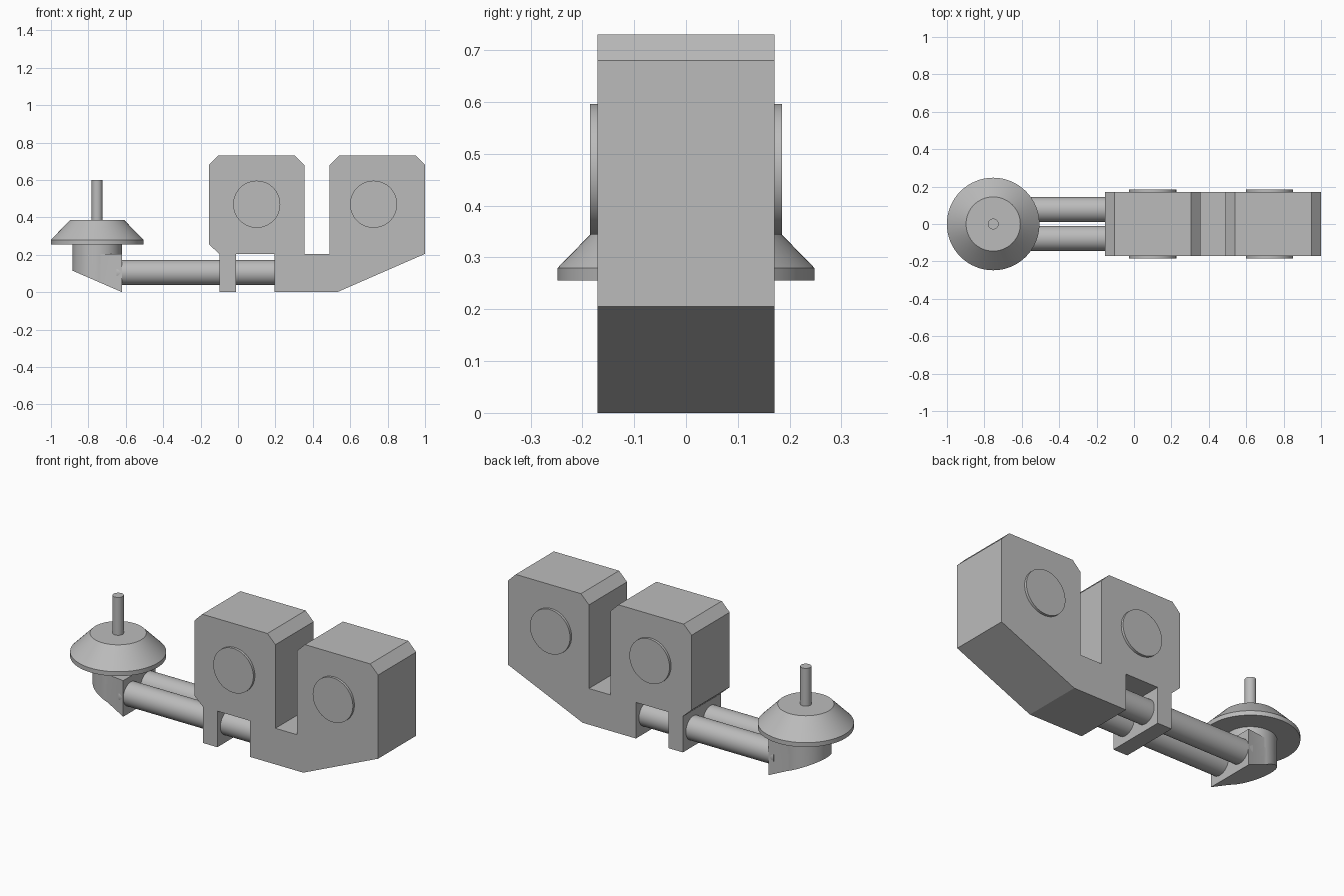
import bpy, bmesh, math
from mathutils import Vector

if "Cube" in bpy.data.objects:
    bpy.data.objects.remove(bpy.data.objects["Cube"], do_unlink=True)

GREY = (0.5, 0.5, 0.5, 1)
mat = bpy.data.materials.new("plain grey")
mat.use_nodes = True
mat.diffuse_color = GREY
mat.node_tree.nodes["Principled BSDF"].inputs["Base Color"].default_value = GREY


def finish(name, bm, smooth=True):
    bmesh.ops.recalc_face_normals(bm, faces=bm.faces)
    mesh = bpy.data.meshes.new(name)
    bm.to_mesh(mesh)
    bm.free()
    mesh.materials.append(mat)
    ob = bpy.data.objects.new(name, mesh)
    bpy.context.collection.objects.link(ob)
    if smooth:
        bpy.ops.object.select_all(action='DESELECT')
        ob.select_set(True)
        bpy.context.view_layer.objects.active = ob
        bpy.ops.object.shade_smooth_by_angle(angle=math.radians(25))
    return ob


def prism(points, offset):
    """Extrude a closed outline of 3D points along an offset."""
    bm = bmesh.new()
    face = bm.faces.new([bm.verts.new(p) for p in points])
    out = bmesh.ops.extrude_face_region(bm, geom=[face], use_keep_orig=True)
    moved = [v for v in out["geom"] if isinstance(v, bmesh.types.BMVert)]
    bmesh.ops.translate(bm, verts=moved, vec=offset)
    return bm


def rod(name, start, end, radius, sides=64):
    start, end = Vector(start), Vector(end)
    axis = end - start
    turn = axis.to_track_quat('Z', 'Y')
    ring = [start + turn @ Vector((radius * math.cos(2 * math.pi * i / sides),
                                   radius * math.sin(2 * math.pi * i / sides), 0))
            for i in range(sides)]
    return finish(name, prism(ring, axis))


# Main body: two chamfered towers, slot, guide leg and sloped tail
W = 0.171
outline = [(0.195, 0), (0.53, 0), (1, 0.205), (1, 0.68), (0.95, 0.73),
           (0.54, 0.73), (0.49, 0.68), (0.49, 0.205), (0.355, 0.205),
           (0.355, 0.68), (0.305, 0.73), (-0.105, 0.73), (-0.155, 0.68),
           (-0.155, 0.255), (-0.1, 0.205), (-0.1, 0), (-0.01, 0),
           (-0.01, 0.205), (0.195, 0.205)]
finish("body", prism([(x, -W, z) for x, z in outline], (0, 2 * W, 0)), smooth=False)

# Round caps standing slightly proud of the body sides
for label, x in (("inner", 0.1), ("outer", 0.725)):
    for side, s in (("front", -1), ("back", 1)):
        rod(f"{label}_{side}_cap", (x, s * (W - 0.02), 0.47), (x, s * 0.185, 0.47), 0.126)

# Twin guide rods
for side, s in (("front", -1), ("back", 1)):
    rod(f"{side}_guide_rod", (-0.65, s * 0.077, 0.105), (0.22, s * 0.077, 0.105), 0.067)

# End block: flat face toward the rods, round nose, sloped underside
CX, R, FACE = -0.753, 0.132, -0.62
nose = [(CX + R * math.cos(a), R * math.sin(a), 0)
        for a in (math.radians(80 + 200 * i / 32) for i in range(33))]
bm = prism([(FACE, 0.145, 0)] + nose + [(FACE, -0.145, 0)], (0, 0, 0.205))
cut = bmesh.ops.bisect_plane(bm, geom=bm.verts[:] + bm.edges[:] + bm.faces[:],
                             plane_co=(FACE, 0, 0), plane_no=(-0.115, 0, -0.265),
                             clear_outer=True)
rim = [e for e in bm.edges if e.is_boundary]
bmesh.ops.holes_fill(bm, edges=rim)
finish("end_block", bm)

# Post, tapered disc and pin
rod("post", (CX, 0, 0.15), (CX, 0, 0.265), R)

profile = [(0.2475, 0.255), (0.2475, 0.28), (0.145, 0.385)]
SIDES = 64
bm = bmesh.new()
rings = [[bm.verts.new((CX + r * math.cos(2 * math.pi * i / SIDES),
                        r * math.sin(2 * math.pi * i / SIDES), z))
          for i in range(SIDES)] for r, z in profile]
for low, high in zip(rings, rings[1:]):
    for i in range(SIDES):
        j = (i + 1) % SIDES
        bm.faces.new((low[i], low[j], high[j], high[i]))
bm.faces.new(rings[0])
bm.faces.new(rings[-1])
finish("tapered_disc", bm)

rod("pin", (CX, 0, 0.37), (CX, 0, 0.6), 0.029, 32)
